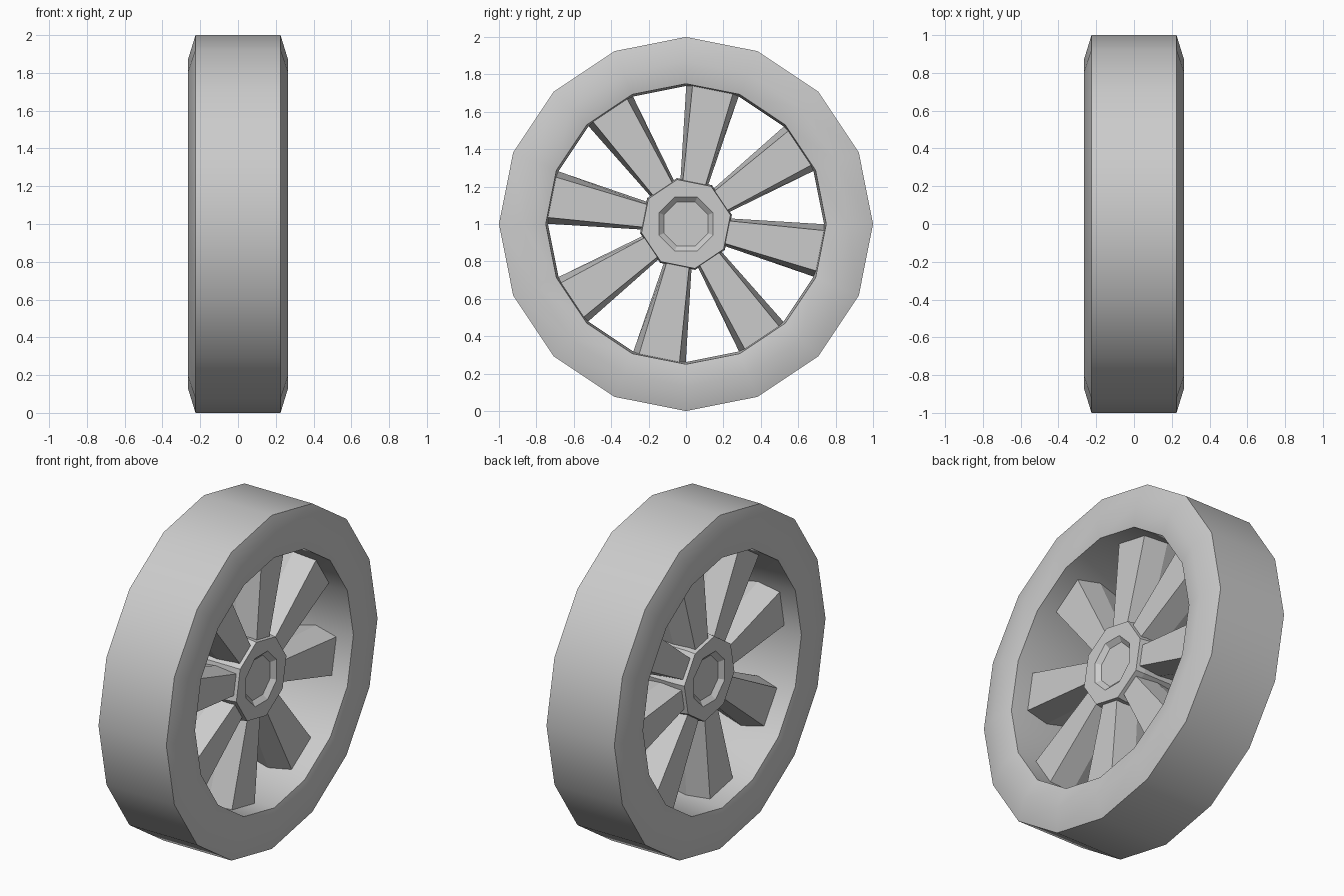
import bpy, bmesh, math
from mathutils import Matrix, Vector

cube = bpy.data.objects.get("Cube")
if cube:
    bpy.data.objects.remove(cube)

grey = bpy.data.materials.new("plain_grey")
grey.use_nodes = True
COLOUR = (0.6, 0.6, 0.6, 1)
grey.diffuse_color = COLOUR
grey.node_tree.nodes["Principled BSDF"].inputs["Base Color"].default_value = COLOUR

CENTRE = Vector((0, 0, 1))
STEP = math.tau / 16


def around(x, r, a):
    """Point at radius r and angle a (from +y towards +z) about the axle."""
    return CENTRE + Vector((x, r * math.cos(a), r * math.sin(a)))


def finish(name, bm, smooth=None):
    bmesh.ops.recalc_face_normals(bm, faces=bm.faces)
    mesh = bpy.data.meshes.new(name)
    bm.to_mesh(mesh)
    bm.free()
    mesh.materials.append(grey)
    ob = bpy.data.objects.new(name, mesh)
    bpy.context.collection.objects.link(ob)
    if smooth:
        bpy.ops.object.select_all(action='DESELECT')
        ob.select_set(True)
        bpy.context.view_layer.objects.active = ob
        bpy.ops.object.shade_smooth_by_angle(angle=math.radians(smooth))
    return ob


def bridge(bm, a, b):
    n = len(a)
    for i in range(n):
        j = (i + 1) % n
        bm.faces.new((a[i], a[j], b[j], b[i]))


# Tyre: closed ring profile swept about the axle
half = [(0.225, 1.0), (0.265, 0.87), (0.24, 0.75)]
profile = half + [(0, 0.738)] + [(-x, r) for x, r in reversed(half)]
bm = bmesh.new()
rings = [[bm.verts.new(around(x, r, i * STEP)) for i in range(16)] for x, r in profile]
for a, b in zip(rings, rings[1:] + rings[:1]):
    bridge(bm, a, b)
finish("tyre", bm, 32)

# Hub: octagonal drum with a turned octagonal recess in each end
bm = bmesh.new()
drum = [(0.10, 0.25, 0.5), (0.155, 0.242, 0.5), (0.155, 0.157, 1), (0.13, 0.128, 1)]
drum = [(-x, r, o) for x, r, o in reversed(drum)] + drum
rings = [[bm.verts.new(around(x, r, (2 * i + o) * STEP)) for i in range(8)]
         for x, r, o in drum]
for a, b in zip(rings, rings[1:]):
    bridge(bm, a, b)
bm.faces.new(rings[0])
bm.faces.new(rings[-1])
finish("hub", bm)

# Spokes: tapering six-sided bars, one on every second rim facet
DEPTH = 0.135


def section(bm, r, face, ridge):
    outline = [(DEPTH, -face), (0, -ridge), (-DEPTH, -face),
               (-DEPTH, face), (0, ridge), (DEPTH, face)]
    return [bm.verts.new((x, r, t)) for x, t in outline]


for k in range(8):
    bm = bmesh.new()
    inner = section(bm, 0.21, 0.06, 0.073)
    outer = section(bm, 0.733, 0.11, 0.144)
    bridge(bm, inner, outer)
    bm.faces.new(inner)
    bm.faces.new(outer)
    turn = Matrix.Rotation((2 * k - 0.5) * STEP, 4, 'X')
    bm.transform(Matrix.Translation(CENTRE) @ turn)
    finish(f"spoke_{k + 1}", bm)
